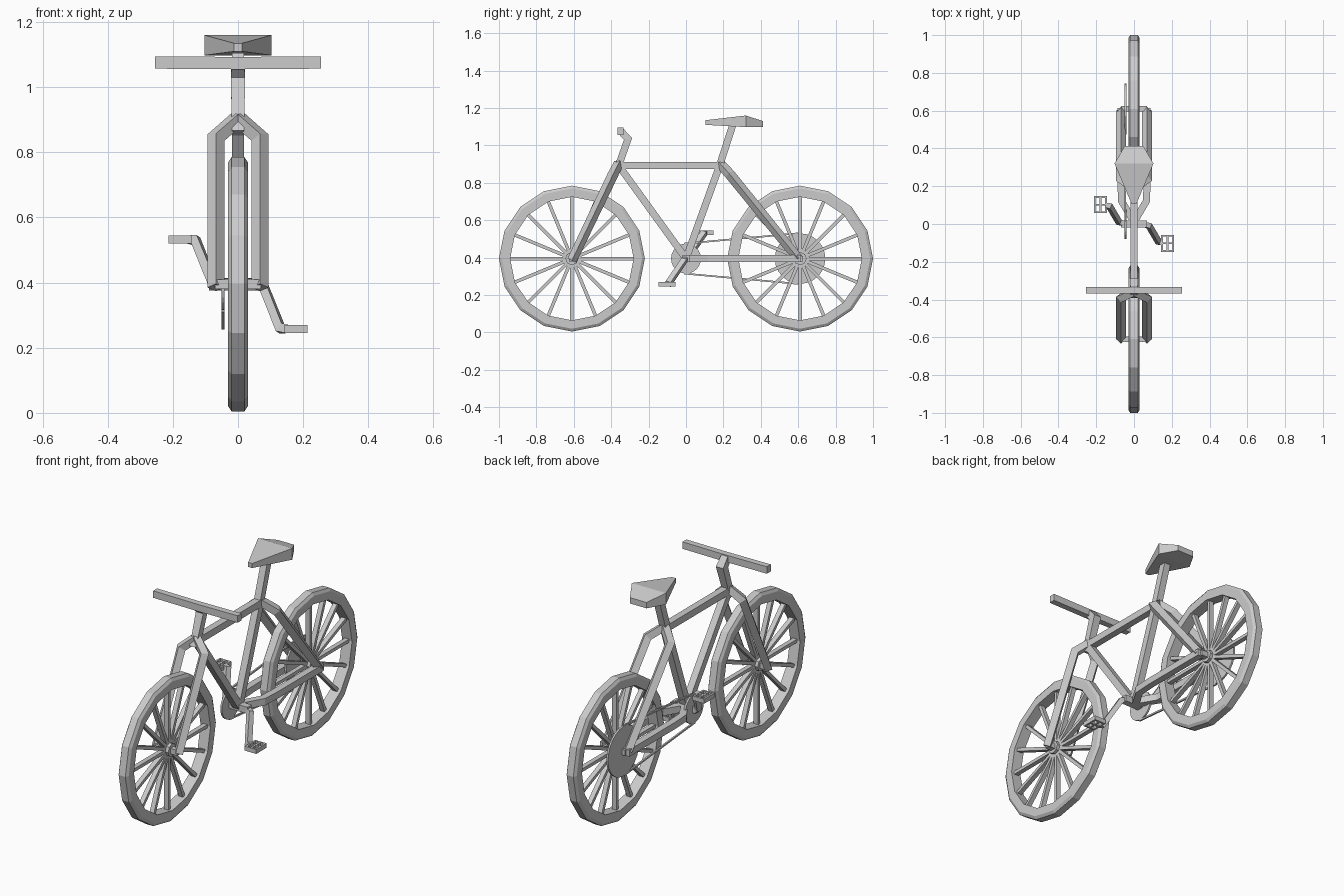
import bpy, bmesh, math
from mathutils import Vector, Matrix

if "Cube" in bpy.data.objects:
    bpy.data.objects.remove(bpy.data.objects["Cube"], do_unlink=True)

grey = bpy.data.materials.new("plain grey")
grey.use_nodes = True
GREY = (0.6, 0.6, 0.6, 1)
grey.diffuse_color = GREY
grey.node_tree.nodes["Principled BSDF"].inputs["Base Color"].default_value = GREY

WHEEL_Y, AXLE_Z, SIDES = 0.61, 0.395, 16


def finish(name, bm):
    bmesh.ops.recalc_face_normals(bm, faces=bm.faces)
    mesh = bpy.data.meshes.new(name)
    bm.to_mesh(mesh)
    bm.free()
    mesh.materials.append(grey)
    obj = bpy.data.objects.new(name, mesh)
    bpy.context.collection.objects.link(obj)
    return obj


def sweep(bm, path, w, h, roll=0.0, ref=(1, 0, 0)):
    """Sweep a w by h rectangle along a path with mitred corners."""
    pts = [Vector(p) for p in path]
    rings = []
    for i, p in enumerate(pts):
        a = (p - pts[i - 1]).normalized() if i else None
        b = (pts[i + 1] - p).normalized() if i < len(pts) - 1 else None
        t = ((a or b) + (b or a)).normalized()
        side = Vector(ref)
        side = (side - t * side.dot(t)).normalized()
        up = t.cross(side)
        turn = Matrix.Rotation(roll, 3, t)
        grow = 1 / max(0.75, t.dot(a or b))
        rings.append([bm.verts.new(p + turn @ (side * w * sx + up * h * sy) * grow / 2)
                      for sx, sy in ((-1, -1), (1, -1), (1, 1), (-1, 1))])
    for r, s in zip(rings, rings[1:]):
        for k in range(4):
            n = (k + 1) % 4
            bm.faces.new((r[k], r[n], s[n], s[k]))
    bm.faces.new(rings[0])
    bm.faces.new(rings[-1])


def tube(name, path, w=0.038, h=None, **kw):
    bm = bmesh.new()
    sweep(bm, path, w, h or w, **kw)
    return finish(name, bm)


def disc(name, x, y, z, radius, width, sides):
    bm = bmesh.new()
    m = Matrix.Translation((x, y, z)) @ Matrix.Rotation(math.pi / 2, 4, 'Y')
    bmesh.ops.create_cone(bm, cap_ends=True, segments=sides, radius1=radius,
                          radius2=radius, depth=width, matrix=m)
    return finish(name, bm)


# Wheels: faceted tyre, square spokes, hub
def wheel(label, y):
    bm = bmesh.new()
    profile = [(-0.03, 0.33), (-0.03, 0.375), (-0.02, 0.39),
               (0.02, 0.39), (0.03, 0.375), (0.03, 0.33)]
    rings = []
    for i in range(SIDES):
        a = i * math.tau / SIDES
        rings.append([bm.verts.new((x, y + r * math.cos(a), AXLE_Z + r * math.sin(a)))
                      for x, r in profile])
    for i, r in enumerate(rings):
        s = rings[(i + 1) % SIDES]
        for k in range(len(profile)):
            n = (k + 1) % len(profile)
            bm.faces.new((r[k], r[n], s[n], s[k]))
    finish(label + "_tyre", bm)
    bm = bmesh.new()
    for i in range(SIDES):
        a = i * math.tau / SIDES
        d = Vector((0, math.cos(a), math.sin(a)))
        c = Vector((0, y, AXLE_Z))
        sweep(bm, [c + d * 0.02, c + d * 0.335], 0.026, 0.018)
    finish(label + "_spokes", bm)
    disc(label + "_hub", 0, y, AXLE_Z, 0.035, 0.06, 8)
    tube(label + "_axle", [(-0.07, y, AXLE_Z), (0.07, y, AXLE_Z)], 0.03, ref=(0, 1, 0))


wheel("front", -WHEEL_Y)
wheel("rear", WHEEL_Y)

# Frame tubes
HEAD, SEAT_JOINT, CRANK = (0, -0.36, 0.893), (0, 0.18, 0.893), (0, 0, AXLE_Z)
tube("top_tube", [HEAD, SEAT_JOINT])
tube("down_tube", [HEAD, CRANK])
tube("seat_tube", [CRANK, SEAT_JOINT, (0, 0.25, 1.11)])
tube("stem", [(0, -0.375, 0.86), HEAD, (0, -0.31, 1.035), (0, -0.352, 1.08)])
tube("handlebar", [(-0.255, -0.35, 1.076), (0, -0.35, 1.074), (0.255, -0.35, 1.076)],
     0.034, 0.038, ref=(0, 1, 0))
tube("bottom_bracket", [(-0.07, 0, AXLE_Z), (0.07, 0, AXLE_Z)], 0.036, ref=(0, 1, 0))

# Fork legs and rear stays, mirrored left and right
for side, s in (("left", 1), ("right", -1)):
    diamond = dict(w=0.037, roll=math.pi / 4)
    tube(side + "_fork_leg", [(0, -0.36, 0.905), (s * 0.068, -0.39, 0.845),
                              (s * 0.068, -WHEEL_Y, 0.385)], **diamond)
    tube(side + "_seat_stay", [(0, 0.185, 0.9), (s * 0.068, 0.235, 0.845),
                               (s * 0.068, 0.6, 0.395)], **diamond)
    tube(side + "_chain_stay", [(0, 0.01, AXLE_Z), (s * 0.065, 0.12, AXLE_Z),
                                (s * 0.07, 0.22, AXLE_Z), (s * 0.07, 0.615, AXLE_Z)], 0.037)

# Cranks and open-grid pedals, opposite one another
for side, s in (("left", 1), ("right", -1)):
    tube(side + "_crank", [(s * 0.05, 0, AXLE_Z), (s * 0.08, -s * 0.01, AXLE_Z - s * 0.01),
                           (s * 0.13, -s * 0.095, AXLE_Z - s * 0.135),
                           (s * 0.15, -s * 0.1, AXLE_Z - s * 0.137)], 0.026, ref=(0, 1, 0))
    bm = bmesh.new()
    px, py, pz = s * 0.178, -s * 0.102, AXLE_Z - s * 0.137
    for o in (-1, 0, 1):
        sweep(bm, [(px + o * 0.03, py - 0.045, pz), (px + o * 0.03, py + 0.045, pz)], 0.01, 0.024)
        sweep(bm, [(px - 0.035, py + o * 0.04, pz), (px + 0.035, py + o * 0.04, pz)],
              0.01, 0.024, ref=(0, 1, 0))
    finish(side + "_pedal", bm)

# Drive discs and chain on the right side
disc("front_sprocket", -0.046, 0, AXLE_Z, 0.08, 0.01, 24)
disc("rear_sprocket", -0.046, WHEEL_Y, AXLE_Z, 0.135, 0.01, 24)
for name, s in (("upper_chain", 1), ("lower_chain", -1)):
    tube(name, [(-0.046, -0.01, AXLE_Z + s * 0.08), (-0.046, 0.6, AXLE_Z + s * 0.135)], 0.009)

# Saddle: kite outline, raised at its widest point
bm = bmesh.new()
outline = [(0.012, 0.105, 1.135), (0.103, 0.32, 1.16), (0.05, 0.412, 1.13)]
outline += [(-x, y, z) for x, y, z in reversed(outline)]
top = [bm.verts.new(p) for p in outline]
low = [bm.verts.new((x, y, 1.11 if y < 0.2 else 1.098)) for x, y, z in outline]
for i in range(6):
    j = (i + 1) % 6
    bm.faces.new((top[i], top[j], low[j], low[i]))
for ring in (top, low):
    bm.faces.new((ring[0], ring[1], ring[4], ring[5]))
    bm.faces.new((ring[1], ring[2], ring[3], ring[4]))
finish("saddle", bm)
